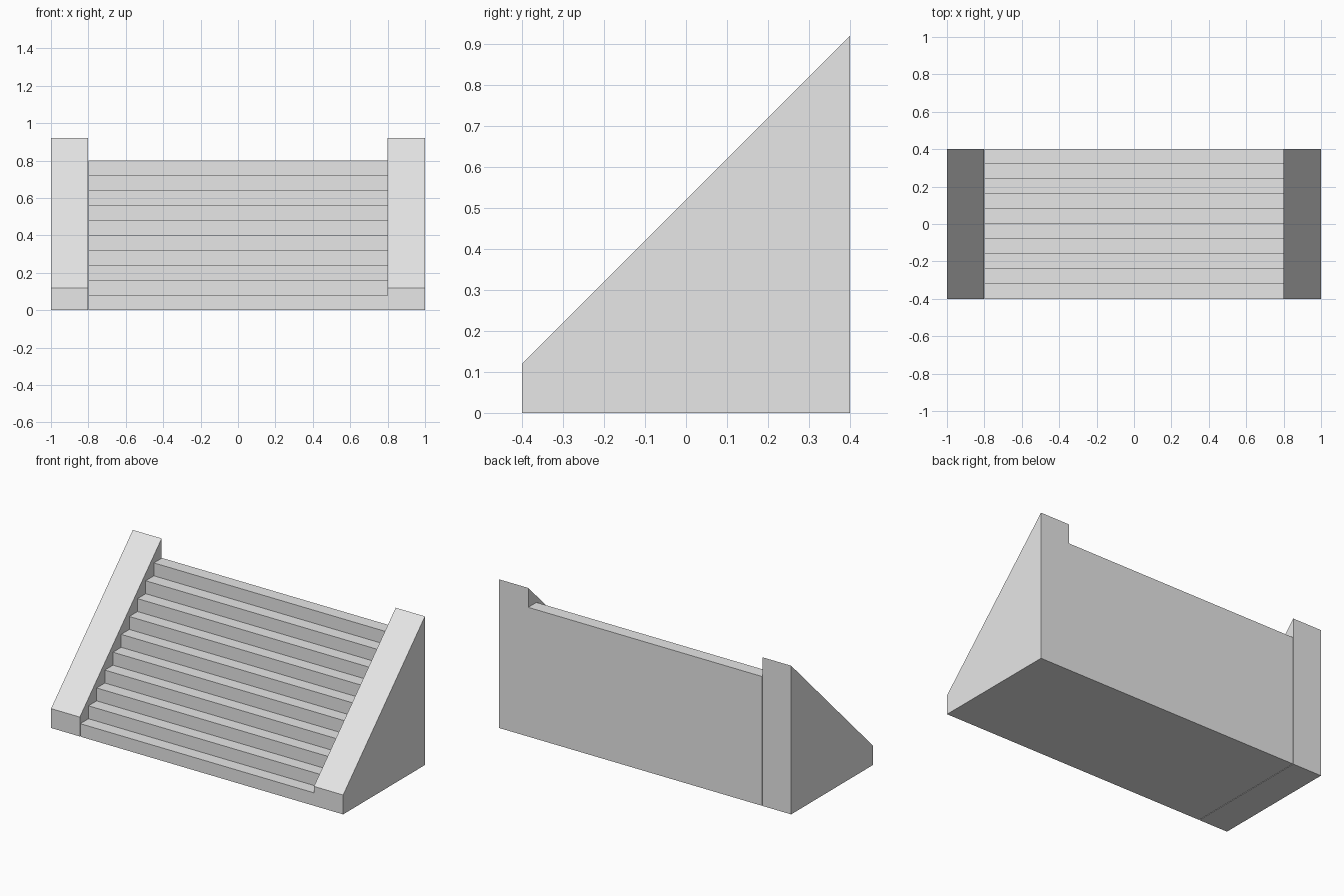
import bpy
import bmesh

cube = bpy.data.objects.get("Cube")
if cube:
    bpy.data.objects.remove(cube, do_unlink=True)

STEPS = 10
RISE = 0.08
RUN = 0.08
FRONT, BACK = -0.4, 0.4

stone = bpy.data.materials.new("light_grey_stone")
stone.use_nodes = True
colour = (0.8, 0.8, 0.8, 1.0)
stone.diffuse_color = colour
stone.node_tree.nodes["Principled BSDF"].inputs["Base Color"].default_value = colour


def extrude_profile(name, profile, x_min, x_max):
    """Sweep a closed (y, z) profile along x into a solid."""
    bm = bmesh.new()
    face = bm.faces.new([bm.verts.new((x_min, y, z)) for y, z in profile])
    swept = bmesh.ops.extrude_face_region(bm, geom=[face])["geom"]
    verts = [v for v in swept if isinstance(v, bmesh.types.BMVert)]
    bmesh.ops.translate(bm, verts=verts, vec=(x_max - x_min, 0, 0))
    bmesh.ops.recalc_face_normals(bm, faces=bm.faces)
    mesh = bpy.data.meshes.new(name)
    bm.to_mesh(mesh)
    bm.free()
    mesh.materials.append(stone)
    obj = bpy.data.objects.new(name, mesh)
    bpy.context.collection.objects.link(obj)
    return obj


# Flight of steps: riser and tread for each step, then down the flat back
stair_profile = [(FRONT, 0)]
for i in range(STEPS):
    y, z = FRONT + i * RUN, (i + 1) * RISE
    stair_profile += [(y, z), (y + RUN, z)]
stair_profile.append((BACK, 0))
extrude_profile("stair_flight", stair_profile, -0.8, 0.8)

# Sloping side walls, with a hairline joint beside the right one
wall_profile = [(FRONT, 0), (FRONT, 0.12), (BACK, 0.92), (BACK, 0)]
extrude_profile("left_side_wall", wall_profile, 0.8, 1.0)
extrude_profile("right_side_wall", wall_profile, -1.0, -0.803)
